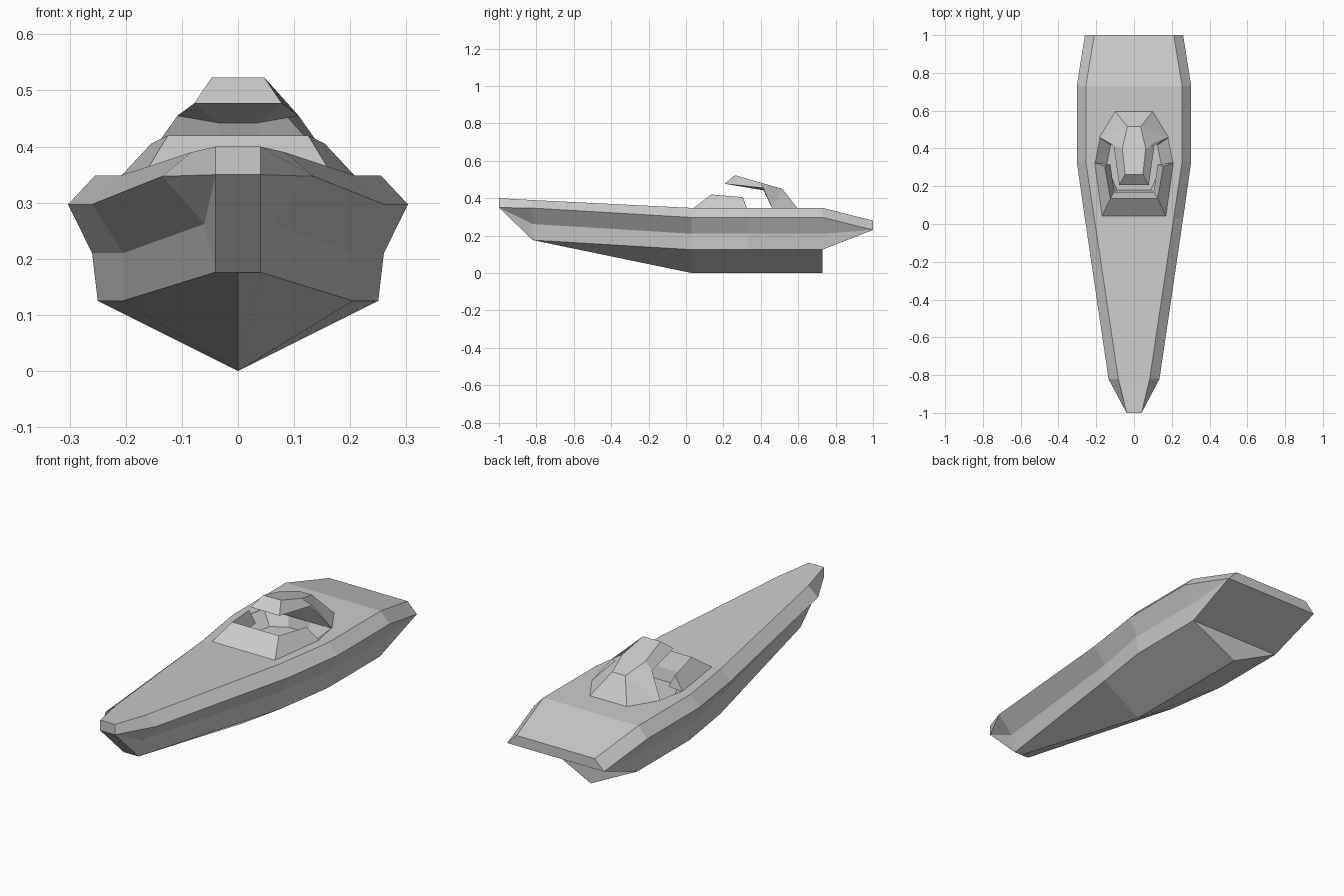
import bpy, bmesh

if "Cube" in bpy.data.objects:
    bpy.data.objects.remove(bpy.data.objects["Cube"])


def finish(name, bm):
    """Weld, fix normals and link a flat-shaded mesh."""
    bmesh.ops.remove_doubles(bm, verts=bm.verts, dist=0.0005)
    bmesh.ops.recalc_face_normals(bm, faces=bm.faces)
    me = bpy.data.meshes.new(name)
    bm.to_mesh(me)
    bm.free()
    ob = bpy.data.objects.new(name, me)
    bpy.context.collection.objects.link(ob)
    return ob


def loft(name, rings):
    """Skin closed rings with equal point counts and cap both ends."""
    bm = bmesh.new()
    vs = [[bm.verts.new(p) for p in r] for r in rings]
    n = len(rings[0])
    for a, b in zip(vs, vs[1:]):
        for i in range(n):
            j = (i + 1) % n
            bm.faces.new((a[i], a[j], b[j], b[i]))
    bm.faces.new(vs[0])
    bm.faces.new(vs[-1])
    return finish(name, bm)


def flip(p):
    return (-p[0], p[1], p[2])


# Hull: half sections of deck edge, rail, mid, chine (x, z), then keel height
sections = [
    (-1.0, [(.04, .40), (.04, .35), (.04, .35), (.04, .35)], .35),
    (-.82, [(.083, .39), (.135, .347), (.06, .262), (.04, .176)], .176),
    (.03, [(.21, .348), (.26, .297), (.205, .21), (.205, .125)], 0),
    (.33, [(.255, .348), (.303, .297), (.26, .21), (.25, .125)], 0),
    (.73, [(.255, .348), (.303, .297), (.26, .21), (.25, .125)], 0),
    (.73, [(.255, .348), (.303, .297), (.26, .21), (.25, .125)], .125),
    (1.0, [(.21, .28), (.26, .23), (.26, .23), (.26, .23)], .23),
]
rings = []
for y, half, keel in sections:
    right = [(x, y, z) for x, z in half]
    rings.append(right + [(0, y, keel)] + [flip(p) for p in reversed(right)])
hull = loft("hull", rings)

# Cockpit well cut into the deck, sloping inward to its floor
floor = [(.09, .18), (.145, .31), (.124, .418), (.05, .46)]
rim = [(.104, .168), (.205, .325), (.18, .455), (.06, .47)]


def outline(pts, z):
    r = [(x, y, z) for x, y in pts]
    return r + [flip(p) for p in reversed(r)]


well = loft("well_cutter", [outline(floor, .29), outline(rim, .347), outline(rim, .38)])
mod = hull.modifiers.new("well", 'BOOLEAN')
mod.operation = 'DIFFERENCE'
mod.solver = 'EXACT'
mod.object = well
bpy.context.view_layer.objects.active = hull
bpy.ops.object.modifier_apply(modifier="well")
bpy.data.objects.remove(well)

# Cowl: U-shaped triangular wall around the front of the cockpit
end = [(.21, .325, .346), (.155, .305, .405), (.125, .315, .346)]
corner = [(.17, .04, .346), (.125, .135, .42), (.105, .17, .346)]
loft("cockpit_cowl", [end, corner, [flip(p) for p in corner], [flip(p) for p in end]])

# Canopy: closed faceted shell sweeping forward over the cockpit
pts = {
    'A': (.047, .262, .523),   # roof front
    'B': (.078, .207, .477),   # front lip
    'M': (.062, .40, .483),    # roof middle
    'C': (.035, .515, .45),    # roof rear
    'D': (.10, .597, .346),    # rear foot
    'E': (.185, .46, .346),    # side foot
    'F': (.108, .415, .455),   # side lip
    'G': (.033, .415, .442),   # inner ceiling
    'H': (.05, .46, .346),     # inner foot
}
side_faces = ["ABFM", "MFEC", "CED", "BGF", "FGHE", "HDE"]
centre_edges = ["AB", "AM", "MC", "CD", "BG", "GH", "HD"]
bm = bmesh.new()
R = {k: bm.verts.new(p) for k, p in pts.items()}
L = {k: bm.verts.new(flip(p)) for k, p in pts.items()}
for f in side_faces:
    bm.faces.new([R[k] for k in f])
    bm.faces.new([L[k] for k in reversed(f)])
for a, b in centre_edges:
    bm.faces.new((R[a], R[b], L[b], L[a]))
finish("canopy", bm)
